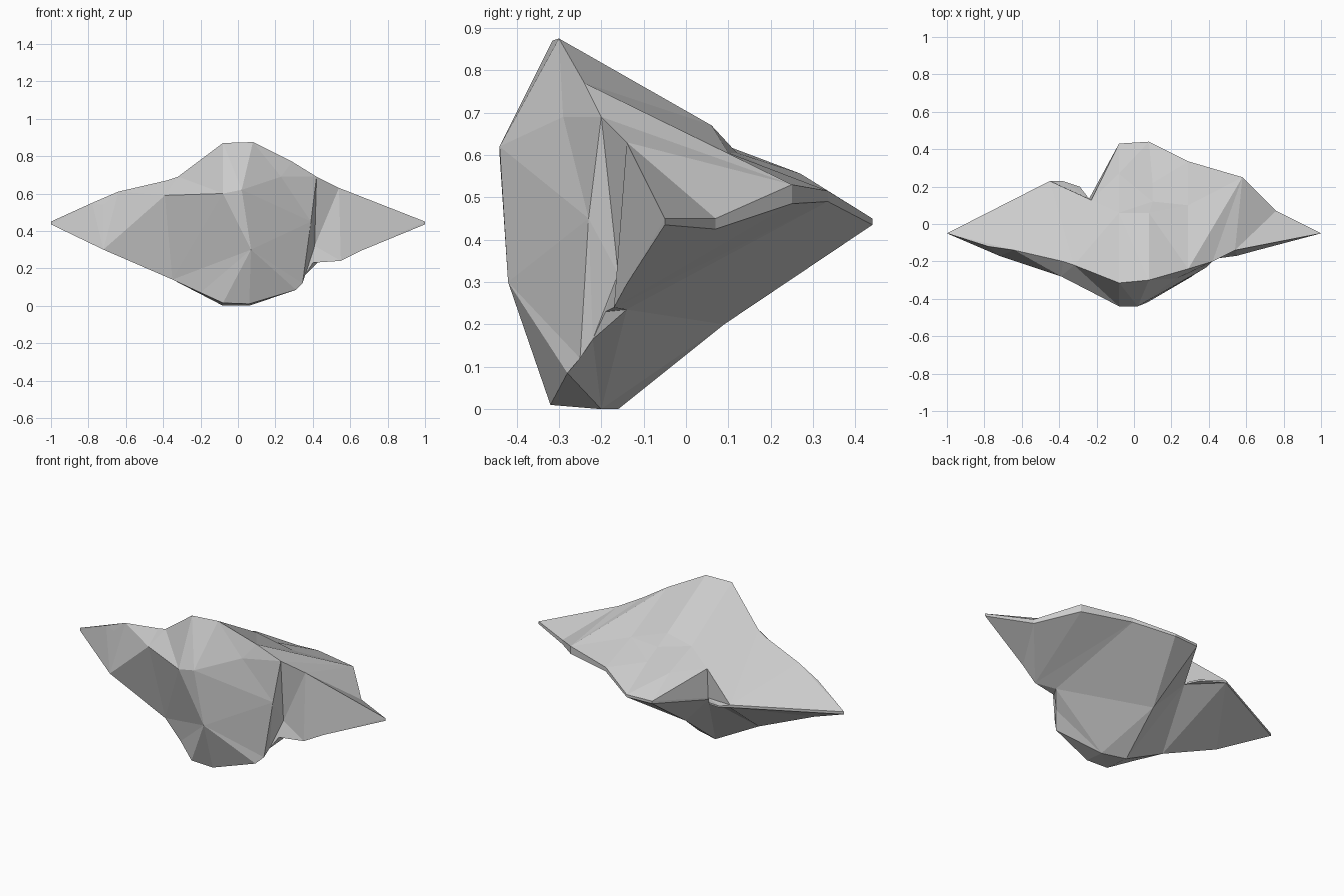
import bpy
import bmesh
from mathutils import Vector
from mathutils.geometry import delaunay_2d_cdt

default_cube = bpy.data.objects.get("Cube")
if default_cube:
    bpy.data.objects.remove(default_cube, do_unlink=True)


def make_material(name, colour):
    material = bpy.data.materials.new(name)
    material.use_nodes = True
    material.diffuse_color = colour
    material.node_tree.nodes["Principled BSDF"].inputs["Base Color"].default_value = colour
    return material


def add_patch(mesh, outline, inner, creases, axes):
    """Fill a closed outline with facets, keeping the given creases as edges."""
    points = outline + inner
    flat_points = [Vector((p[axes[0]], p[axes[1]])) for p in points]
    count = len(outline)
    border = [(i, (i + 1) % count) for i in range(count)]
    result = delaunay_2d_cdt(flat_points, border + creases, [], 1, 0.0001)
    coords, faces, sources = result[0], result[2], result[3]
    verts = []
    for coord, source in zip(coords, sources):
        if source:
            verts.append(mesh.verts.new(points[source[0]]))
        else:
            # A point made by crossing creases takes its depth from its nearest neighbour
            nearest = min(range(len(points)), key=lambda i: (flat_points[i] - coord).length)
            place = list(points[nearest])
            place[axes[0]], place[axes[1]] = coord
            verts.append(mesh.verts.new(place))
    for face in faces:
        mesh.faces.new([verts[i] for i in face])


def lowered(points, drops):
    return [(x, y, z - drop) for (x, y, z), drop in zip(points, drops)]


# Upper front edge, from one wing tip to the other
crest = [
    (-1, -.05, .45), (-.78, -.12, .55), (-.72, -.135, .54), (-.64, -.14, .61),
    (-.38, -.2, .67), (-.32, -.22, .69), (-.08, -.315, .87), (.08, -.3, .875),
    (.29, -.24, .77), (.42, -.2, .69), (.54, -.14, .63), (1, -.05, .45),
]

# Back edge, running the other way, with the notch beside the tail
rim = [
    (.76, .07, .45), (.58, .25, .53), (.29, .335, .515), (.08, .44, .45),
    (-.08, .43, .45), (-.24, .135, .4), (-.29, .2, .41), (-.38, .23, .425),
    (-.45, .23, .45),
]
rim_drops = [.025, .045, .025, .015, .015, .01, .01, .01, .015]

# Lower front edge between the tips
keel = [
    (-.72, -.17, .3), (-.35, -.18, .14), (-.2, -.25, .07), (-.08, -.32, .015),
    (.06, -.32, .01), (.31, -.28, .085), (.345, -.25, .12), (.36, -.22, .165),
    (.4, -.19, .23), (.55, -.17, .24), (.66, -.14, .295),
]

low_tip_right, low_tip_left = lowered([crest[0], crest[-1]], [.015, .015])
low_rim = lowered(rim, rim_drops)
mesh = bmesh.new()

# Sloping top with its hump and the steep step at the notch
top_points = [
    (-.08, .27, .556), (-.228, .128, .567), (.08, .06, .67), (-.08, .06, .635),
    (.1, .12, .605), (.29, .1, .605), (.1, .22, .555),
]
top_creases = [
    (8, 13), (9, 13), (10, 12), (7, 23), (6, 24), (23, 24), (23, 25),
    (16, 21), (21, 22), (16, 22), (22, 5), (22, 20), (20, 5), (20, 3), (0, 3),
]
add_patch(mesh, crest + rim, top_points, top_creases, (0, 1))

# Steep front with the bulging prow and the recess beside it
front_points = [
    (-.39, -.28, .59), (-.08, -.44, .6), (.02, -.44, .62), (.07, -.42, .3),
    (.23, -.29, .69), (.39, -.23, .45), (.41, -.16, .32),
]
front_creases = [
    (25, 3), (25, 26), (5, 26), (26, 6), (26, 22), (27, 28), (28, 20),
    (28, 18), (28, 22), (9, 30), (30, 17), (27, 29), (29, 9), (25, 23),
    (31, 9), (31, 10), (31, 14), (10, 14), (10, 13),
]
front_outline = crest + [low_tip_left] + keel[::-1] + [low_tip_right]
add_patch(mesh, front_outline, front_points, front_creases, (0, 2))

# Underside rising from the foot to the back edge
under_points = [(-.08, -.16, 0), (.06, -.2, 0), (-.06, .09, .2), (.43, -.14, .235)]
under_creases = [(17, 24), (24, 22), (22, 4), (15, 24), (10, 15), (5, 23)]
under_outline = [low_tip_right] + keel + [low_tip_left] + low_rim
add_patch(mesh, under_outline, under_points, under_creases, (0, 1))

# Thin band that closes the back edge
upper_loop = [crest[-1]] + rim + [crest[0]]
lower_loop = [low_tip_left] + low_rim + [low_tip_right]
for i in range(len(upper_loop) - 1):
    corners = (upper_loop[i], upper_loop[i + 1], lower_loop[i + 1], lower_loop[i])
    mesh.faces.new([mesh.verts.new(corner) for corner in corners])

# Weld the patches into one solid
bmesh.ops.remove_doubles(mesh, verts=mesh.verts, dist=0.0005)
bmesh.ops.recalc_face_normals(mesh, faces=mesh.faces)
if mesh.calc_volume(signed=True) < 0:
    bmesh.ops.reverse_faces(mesh, faces=mesh.faces)

data = bpy.data.meshes.new("rock")
mesh.to_mesh(data)
mesh.free()
data.materials.append(make_material("stone grey", (.6, .6, .6, 1)))
rock = bpy.data.objects.new("rock", data)
bpy.context.collection.objects.link(rock)
